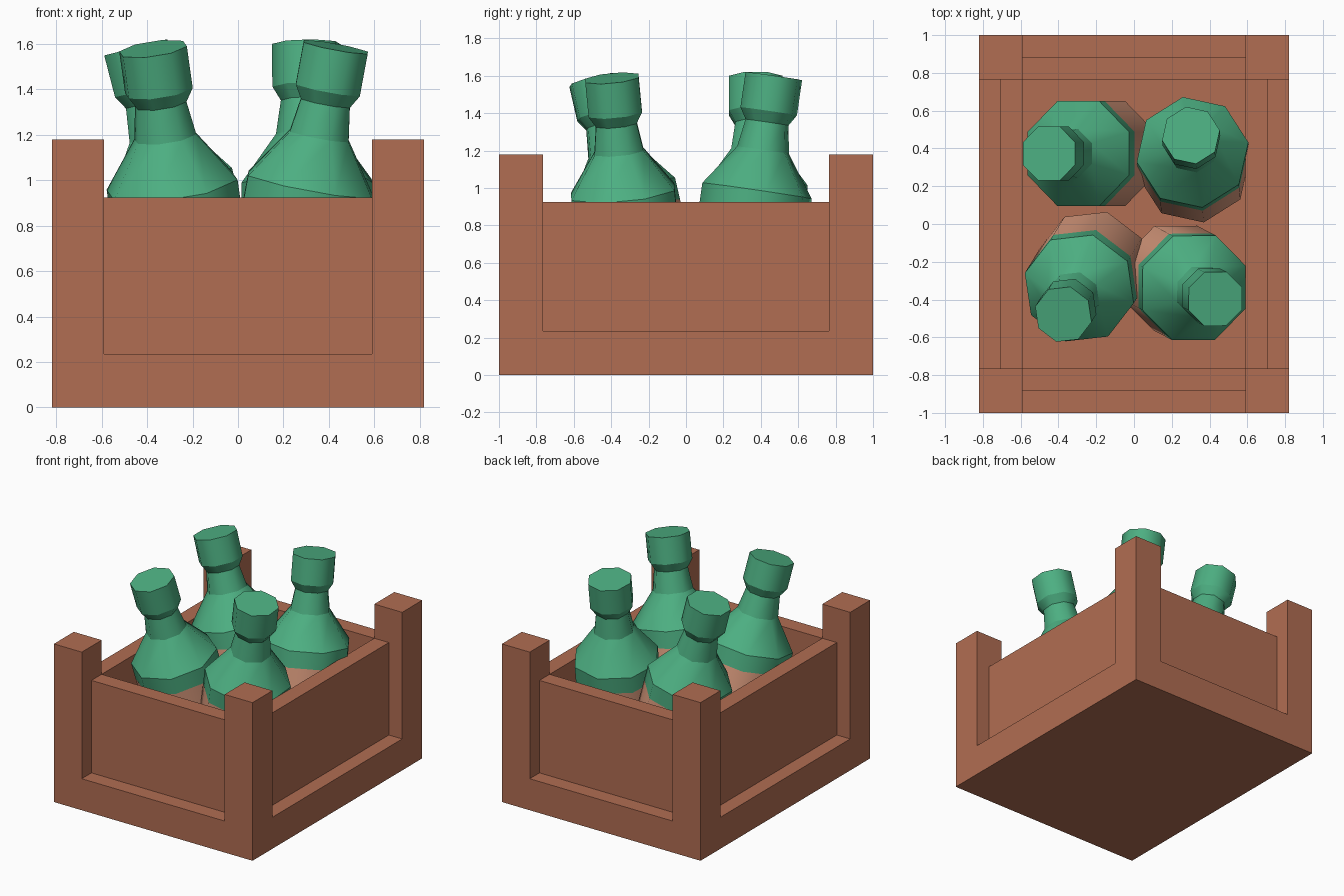
import bpy, bmesh, math
from mathutils import Vector, Quaternion

if "Cube" in bpy.data.objects:
    bpy.data.objects.remove(bpy.data.objects["Cube"], do_unlink=True)


def make_material(name, rgb):
    mat = bpy.data.materials.new(name)
    mat.use_nodes = True
    mat.diffuse_color = (*rgb, 1)
    bsdf = next(n for n in mat.node_tree.nodes if n.type == 'BSDF_PRINCIPLED')
    bsdf.inputs["Base Color"].default_value = (*rgb, 1)
    bsdf.inputs["Roughness"].default_value = 0.9
    return mat


wood = make_material("brown_wood", (0.44, 0.153, 0.084))
glass = make_material("green_glass", (0.074, 0.43, 0.223))
label = make_material("tan_label", (0.73, 0.34, 0.215))


def add_object(name, bm, mats):
    bmesh.ops.recalc_face_normals(bm, faces=bm.faces)
    mesh = bpy.data.meshes.new(name)
    bm.to_mesh(mesh)
    bm.free()
    for mat in mats:
        mesh.materials.append(mat)
    obj = bpy.data.objects.new(name, mesh)
    bpy.context.collection.objects.link(obj)
    return obj


def box(name, low, high):
    bm = bmesh.new()
    bmesh.ops.create_cube(bm, size=1)
    low, high = Vector(low), Vector(high)
    for v in bm.verts:
        v.co = (low + high) / 2 + v.co * (high - low)
    return add_object(name, bm, [wood])


# Crate: solid base, inner floor, corner posts and recessed wall panels
X, Y = 0.82, 1.0          # outer half sizes
IX, IY = 0.59, 0.765      # inner half sizes
PX, PY = 0.71, 0.885      # outer faces of the recessed panels
BASE, WALL, POST = 0.235, 0.925, 1.18

box("crate_base", (-X, -Y, 0), (X, Y, BASE))
box("crate_floor", (-IX, -IY, BASE), (IX, IY, 0.42))

for sx, side in ((1, "left"), (-1, "right")):
    box(side + "_panel", (min(sx * IX, sx * PX), -IY, BASE),
        (max(sx * IX, sx * PX), IY, WALL))
    for sy, end in ((-1, "front"), (1, "back")):
        box(f"{end}_{side}_post",
            (min(sx * IX, sx * X), min(sy * IY, sy * Y), BASE),
            (max(sx * IX, sx * X), max(sy * IY, sy * Y), POST))

for sy, end in ((-1, "front"), (1, "back")):
    box(end + "_panel", (-IX, min(sy * IY, sy * PY), BASE),
        (IX, max(sy * IY, sy * PY), WALL))

# Bottle outline as (radius, height), with height zero at the shoulder's rim
PROFILE = [(0.30, -0.55), (0.30, -0.12), (0.30, 0.0), (0.142, 0.22),
           (0.118, 0.37), (0.155, 0.43), (0.155, 0.62)]
SIDES = 8


def bottle(name, centre, lean, spin):
    bm = bmesh.new()
    rings = []
    for r, z in PROFILE:
        angles = [math.tau * i / SIDES for i in range(SIDES)]
        rings.append([bm.verts.new((r * math.cos(a), r * math.sin(a), z))
                      for a in angles])
    for k, (a, b) in enumerate(zip(rings, rings[1:])):
        for i in range(SIDES):
            j = (i + 1) % SIDES
            face = bm.faces.new((a[i], a[j], b[j], b[i]))
            face.smooth = True
            face.material_index = 1 if k == 0 else 0
    bm.faces.new(rings[0][::-1]).material_index = 1
    bm.faces.new(rings[-1])
    # Rings stay sharp while the sides blend around the bottle
    for e in bm.edges:
        if abs(e.verts[0].co.z - e.verts[1].co.z) < 1e-5:
            e.smooth = False
    obj = add_object(name, bm, [glass, label])
    axis = Vector((math.tan(math.radians(lean[0])),
                   math.tan(math.radians(lean[1])), 1))
    turn = Quaternion((0, 0, 1), math.radians(spin))
    obj.rotation_mode = 'QUATERNION'
    obj.rotation_quaternion = Vector((0, 0, 1)).rotation_difference(axis) @ turn
    obj.location = centre
    return obj


# Four leaning bottles
bottle("back_right_bottle", (-0.295, 0.373, 0.985), (-14.5, 0), 22.5)
bottle("back_left_bottle", (0.31, 0.38, 0.985), (-0.8, 8.3), 10)
bottle("front_right_bottle", (-0.29, -0.34, 0.98), (-8, -13), 30)
bottle("front_left_bottle", (0.318, -0.338, 0.98), (10.5, -5.5), 22.5)
